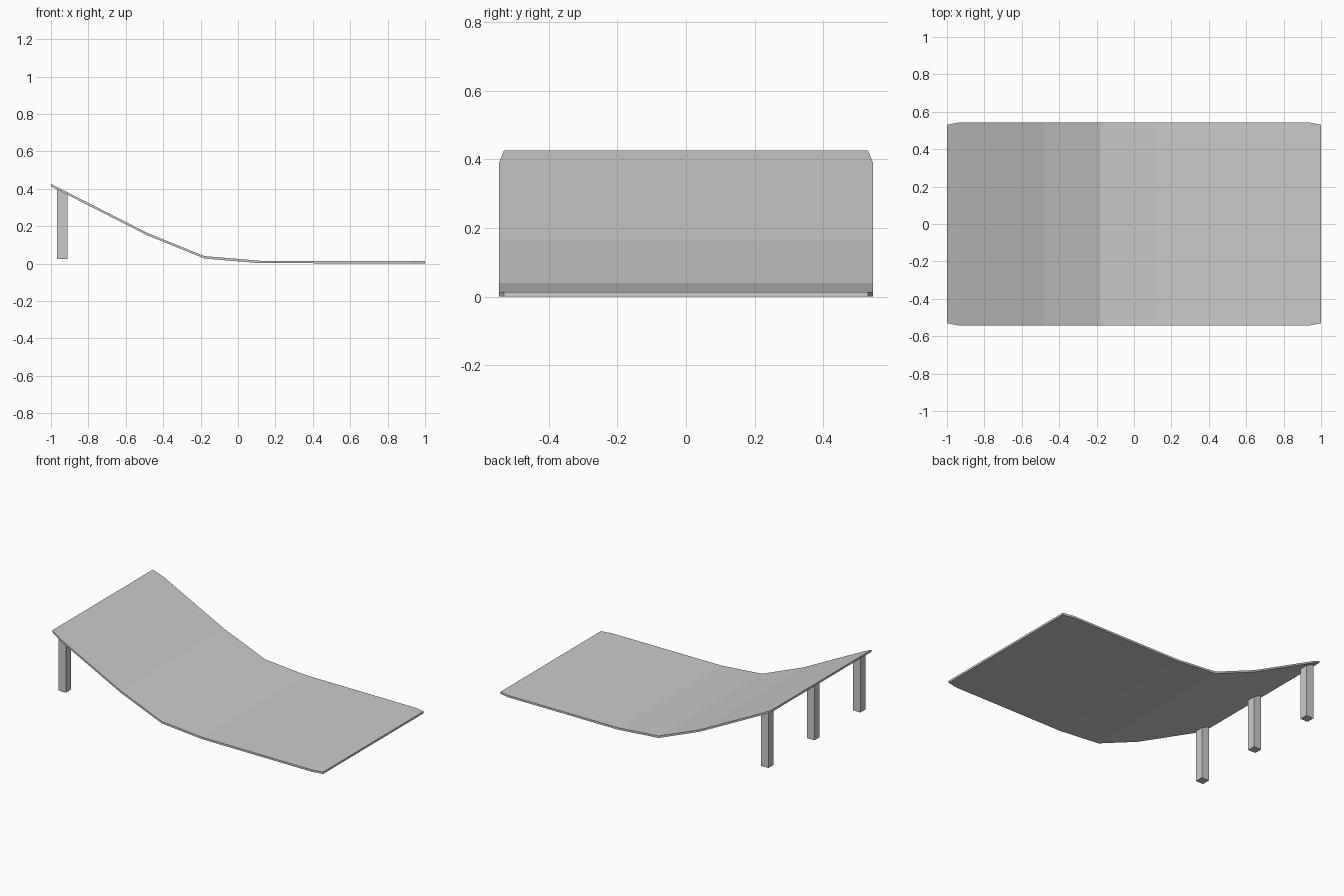
import bpy, bmesh

if "Cube" in bpy.data.objects:
    bpy.data.objects.remove(bpy.data.objects["Cube"])

T = 0.013  # sheet thickness
# stations along the sheet: x, top height, half width
PROFILE = [(-1.0, 0.425, 0.53), (-0.93, 0.39, 0.544), (-0.485, 0.164, 0.544),
           (-0.18, 0.04, 0.544), (0.12, 0.015, 0.544), (0.93, 0.014, 0.544),
           (1.0, 0.014, 0.53)]


def finish(name, bm):
    bmesh.ops.recalc_face_normals(bm, faces=bm.faces)
    me = bpy.data.meshes.new(name)
    bm.to_mesh(me)
    bm.free()
    ob = bpy.data.objects.new(name, me)
    bpy.context.collection.objects.link(ob)


def loft(name, sections):
    # skin a row of four-point sections and cap both ends
    bm = bmesh.new()
    rings = [[bm.verts.new(p) for p in s] for s in sections]
    for a, b in zip(rings, rings[1:]):
        for i in range(4):
            j = (i + 1) % 4
            bm.faces.new((a[i], a[j], b[j], b[i]))
    bm.faces.new(rings[0])
    bm.faces.new(rings[-1])
    finish(name, bm)


# curved thin sheet with clipped corners
loft("ramp_sheet", [[(x, -w, z), (x, w, z), (x, w, max(z - T, 0)), (x, -w, max(z - T, 0))]
                    for x, z, w in PROFILE])

# three square posts, tops cut to the slope of the sheet
H = 0.0275
X0, X1 = -0.9675, -0.9125


def under(x):
    return 0.425 - (x + 1) * 0.507 - T * 0.6


for name, y in (("front_post", -0.485), ("middle_post", 0), ("back_post", 0.485)):
    loft(name, [[(X0, y - H, z0), (X1, y - H, z1), (X1, y + H, z1), (X0, y + H, z0)]
                for z0, z1 in ((0.025, 0.025), (under(X0), under(X1)))])
